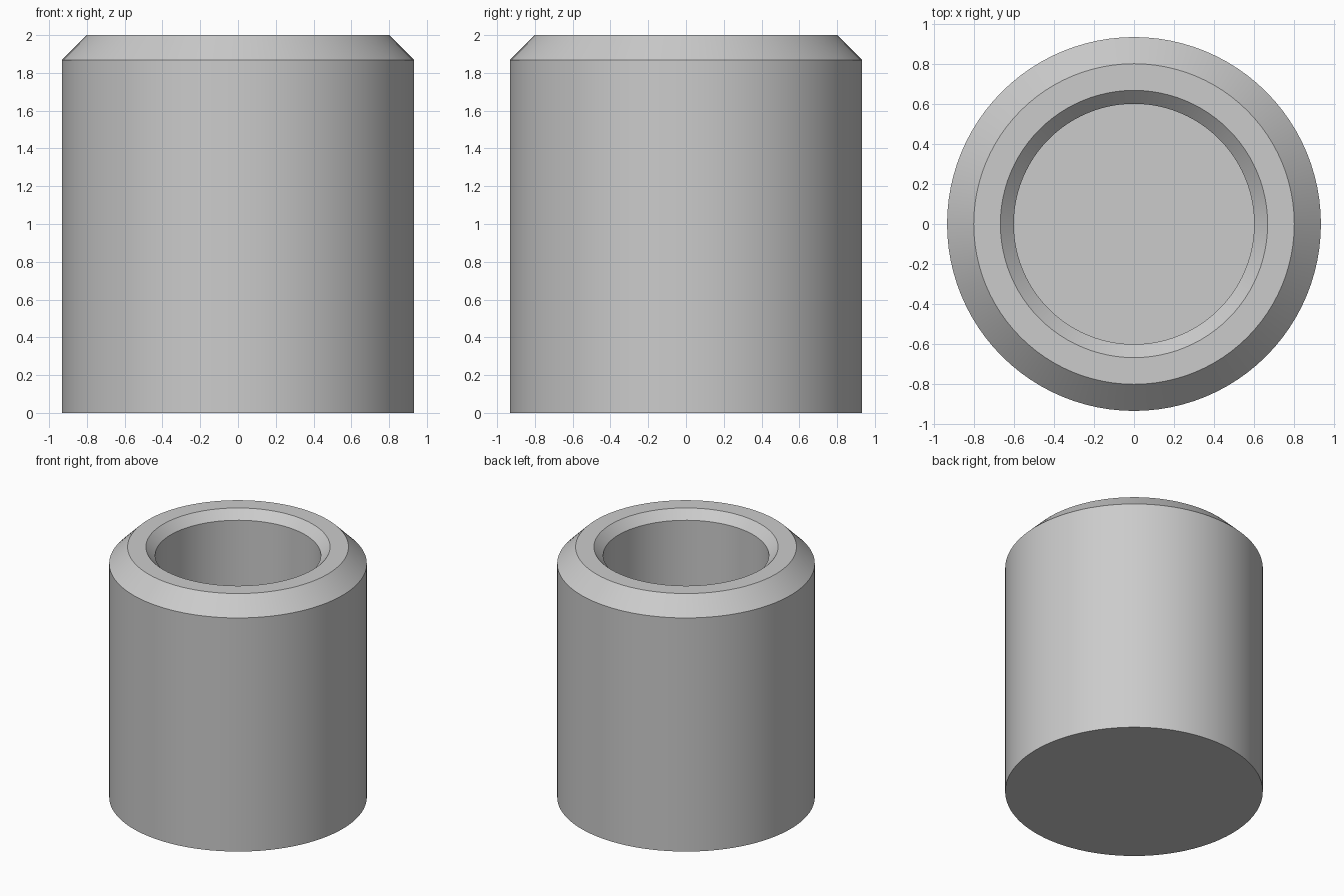
import bpy
import bmesh
import math

if "Cube" in bpy.data.objects:
    bpy.data.objects.remove(bpy.data.objects["Cube"])

SIDES = 96

# Half section of the blind bushing: base, outer wall, chamfers, bore, bore floor
profile = [
    (0.933, 0.0), (0.933, 1.867), (0.80, 2.0),
    (0.667, 2.0), (0.60, 1.933), (0.60, 0.333),
]

bm = bmesh.new()
rings = [
    [bm.verts.new((r * math.cos(2 * math.pi * i / SIDES),
                   r * math.sin(2 * math.pi * i / SIDES), z))
     for i in range(SIDES)]
    for r, z in profile
]

# Walls between neighbouring rings
for low, high in zip(rings, rings[1:]):
    for i in range(SIDES):
        j = (i + 1) % SIDES
        bm.faces.new((low[i], low[j], high[j], high[i]))

# Closed underside and bore floor
bm.faces.new(rings[0][::-1])
bm.faces.new(rings[-1])

mesh = bpy.data.meshes.new("bushing")
bm.to_mesh(mesh)
bm.free()
bushing = bpy.data.objects.new("bushing", mesh)
bpy.context.collection.objects.link(bushing)

# Smooth round walls with crisp chamfer edges
bpy.context.view_layer.objects.active = bushing
bushing.select_set(True)
bpy.ops.object.shade_smooth_by_angle(angle=math.radians(30))
